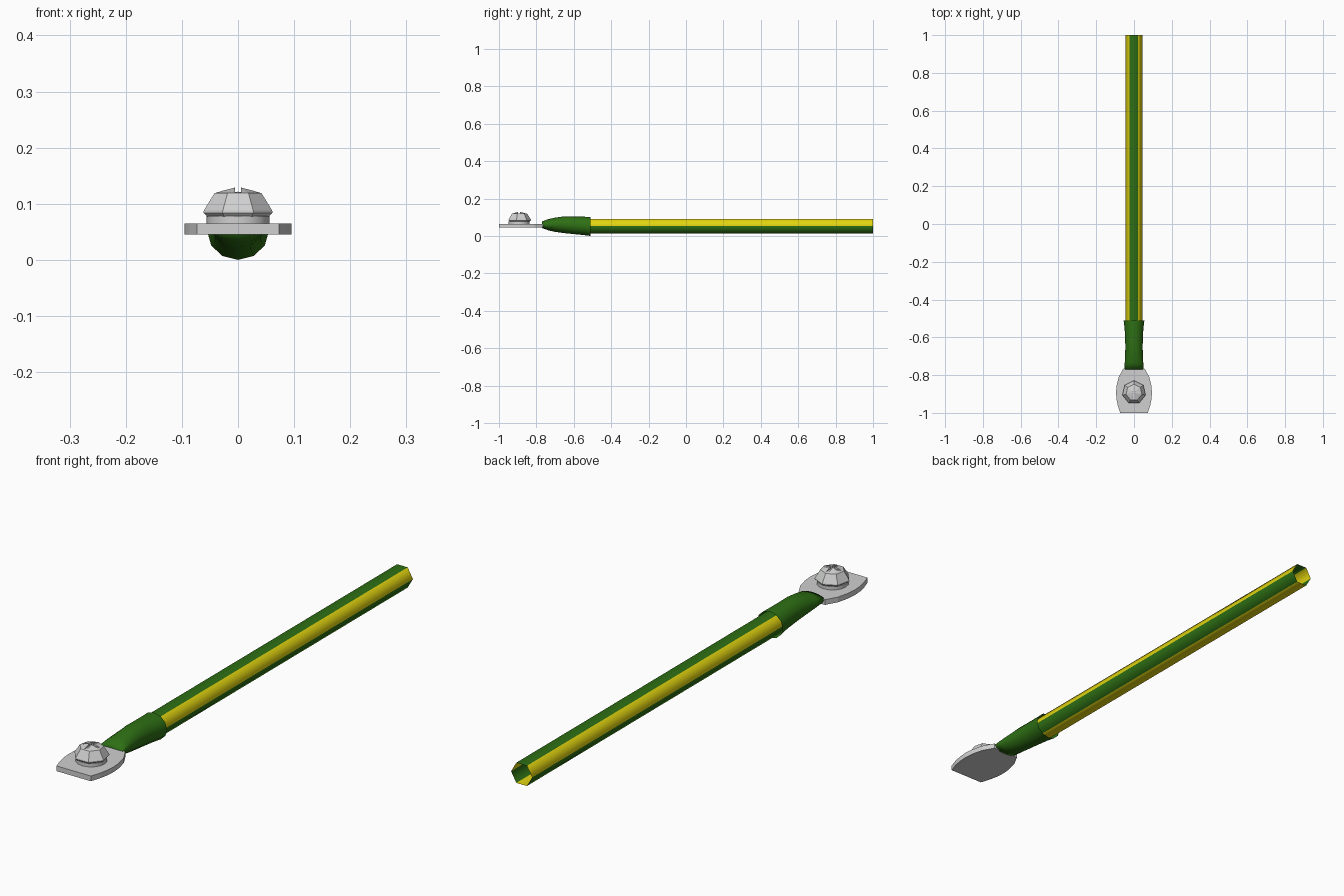
import bpy, bmesh, math

if "Cube" in bpy.data.objects:
    bpy.data.objects.remove(bpy.data.objects["Cube"])


def material(name, rgb):
    m = bpy.data.materials.new(name)
    m.diffuse_color = (*rgb, 1)
    m.use_nodes = True
    m.node_tree.nodes["Principled BSDF"].inputs["Base Color"].default_value = m.diffuse_color
    return m


GREEN = material("green", (0.027, 0.16, 0.007))
YELLOW = material("yellow", (0.76, 0.66, 0.005))
METAL = material("light grey metal", (0.62, 0.63, 0.62))


def finish(name, bm, mats, smooth=None):
    bmesh.ops.recalc_face_normals(bm, faces=bm.faces)
    me = bpy.data.meshes.new(name)
    bm.to_mesh(me)
    bm.free()
    for m in mats:
        me.materials.append(m)
    ob = bpy.data.objects.new(name, me)
    bpy.context.collection.objects.link(ob)
    if smooth:
        bpy.ops.object.select_all(action='DESELECT')
        ob.select_set(True)
        bpy.context.view_layer.objects.active = ob
        bpy.ops.object.shade_smooth_by_angle(angle=math.radians(smooth))
    return ob


def loft(bm, rings, caps=(False, False)):
    """Skin a list of vertex rings, returning the side faces ring by ring."""
    vs = [[bm.verts.new(p) for p in r] for r in rings]
    n = len(vs[0])
    for a, b in zip(vs, vs[1:]):
        for i in range(n):
            j = (i + 1) % n
            f = bm.faces.new((a[i], a[j], b[j], b[i]))
            f.material_index = i % 2
    for cap, r in zip(caps, (vs[0], vs[-1])):
        if cap:
            bm.faces.new(r)


def section(y, rx, rz, zc, n):
    return [(rx * math.cos(2 * math.pi * i / n), y,
             zc + rz * math.sin(2 * math.pi * i / n)) for i in range(n)]


def disc(r, z, n, cy, start):
    return [(r * math.cos(start + 2 * math.pi * i / n),
             cy + r * math.sin(start + 2 * math.pi * i / n), z) for i in range(n)]


# Hexagonal open cable, sides alternating yellow and green
bm = bmesh.new()
loft(bm, [section(y, 0.045, 0.045, 0.052, 6) for y in (-0.54, 1.0)])
finish("cable", bm, [YELLOW, GREEN], 70)

# Insulating sleeve flattening towards the lug
bm = bmesh.new()
profile = [(-0.77, 0.052, 0.018, 0.060), (-0.735, 0.049, 0.030, 0.060),
           (-0.70, 0.047, 0.038, 0.060), (-0.65, 0.046, 0.045, 0.060),
           (-0.60, 0.047, 0.047, 0.057), (-0.55, 0.050, 0.049, 0.054),
           (-0.51, 0.055, 0.051, 0.051)]
loft(bm, [section(*p, 12) for p in profile], (True, False))
for f in bm.faces:
    f.material_index = 0
finish("sleeve", bm, [GREEN], 80)

# Flat lug plate with bowed sides
bm = bmesh.new()
side = [(0.073, -1.0), (0.086, -0.96), (0.093, -0.925), (0.095, -0.89),
        (0.092, -0.855), (0.081, -0.81), (0.056, -0.765)]
outline = side + [(-x, y) for x, y in reversed(side)]
loft(bm, [[(x, y, z) for x, y in outline] for z in (0.045, 0.065)], (True, True))
for f in bm.faces:
    f.material_index = 0
finish("lug_plate", bm, [METAL])

# Screw washer and seven-sided head
CY = -0.892
bm = bmesh.new()
loft(bm, [disc(0.056, z, 16, CY, 0) for z in (0.064, 0.078)], (True, True))
for f in bm.faces:
    f.material_index = 0
finish("washer", bm, [METAL], 40)

bm = bmesh.new()
head = [(0.056, 0.077), (0.063, 0.084), (0.0625, 0.088), (0.043, 0.119), (0.004, 0.130)]
loft(bm, [disc(r, z, 7, CY, math.pi / 2) for r, z in head], (True, True))
for f in bm.faces:
    f.material_index = 0
screw = finish("screw_head", bm, [METAL])

# Cross slot cut into the head
for sx, sy in ((0.010, 0.068), (0.068, 0.010)):
    bm = bmesh.new()
    bmesh.ops.create_cube(bm, size=1)
    for v in bm.verts:
        v.co = (v.co.x * sx, CY + v.co.y * sy, 0.134 + v.co.z * 0.028)
    cutter = finish("slot_cutter", bm, [METAL])
    cutter.hide_render = True
    mod = screw.modifiers.new("slot", 'BOOLEAN')
    mod.operation = 'DIFFERENCE'
    mod.solver = 'EXACT'
    mod.object = cutter
    bpy.context.view_layer.objects.active = screw
    bpy.ops.object.modifier_apply(modifier=mod.name)
    bpy.data.objects.remove(cutter)
